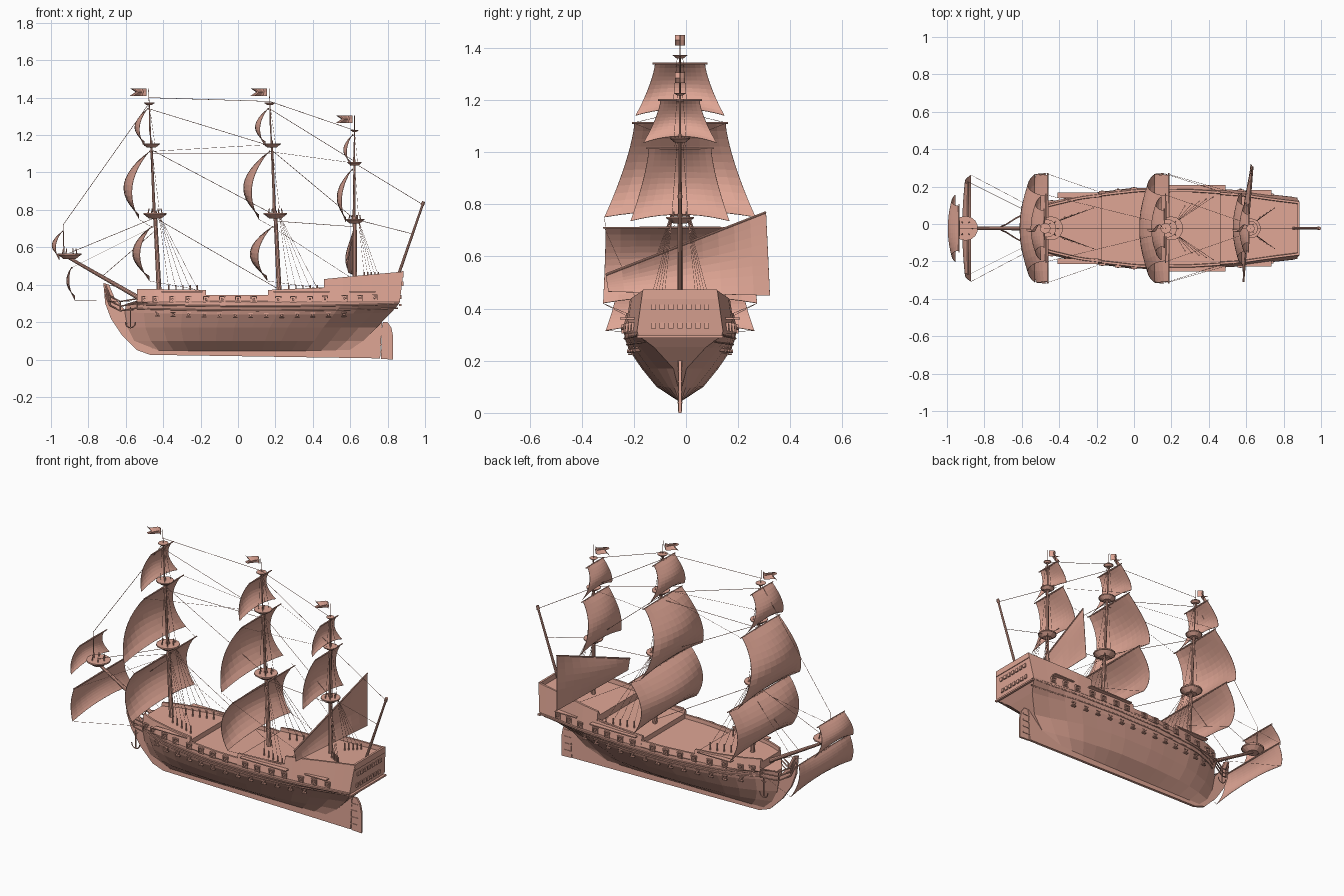
import bpy, bmesh
from math import sin, cos, pi
from mathutils import Vector, Matrix

if "Cube" in bpy.data.objects:
    bpy.data.objects.remove(bpy.data.objects["Cube"])

Y0 = -0.023  # centre plane of the ship
MAT = bpy.data.materials.new("clay")
MAT.diffuse_color = (0.74, 0.38, 0.30, 1)
MAT.use_nodes = True
MAT.node_tree.nodes["Principled BSDF"].inputs["Base Color"].default_value = MAT.diffuse_color

def link(name, data):
    ob = bpy.data.objects.new(name, data)
    ob.location.y = Y0
    data.materials.append(MAT)
    bpy.context.collection.objects.link(ob)
    return ob

def from_bm(name, bm):
    bmesh.ops.recalc_face_normals(bm, faces=bm.faces[:])
    me = bpy.data.meshes.new(name)
    bm.to_mesh(me); bm.free()
    return link(name, me)

def grid(name, rows, ring=False, caps=False):
    bm = bmesh.new()
    vs = [[bm.verts.new(p) for p in r] for r in rows]
    n = len(rows[0])
    for a, b in zip(vs, vs[1:]):
        for j in range(n if ring else n - 1):
            k = (j + 1) % n
            bm.faces.new((a[j], a[k], b[k], b[j]))
    if caps:
        bm.faces.new(vs[0]); bm.faces.new(vs[-1])
    return from_bm(name, bm)

def spars(name, items, n=10):
    # items: (start, end, radius at start, radius at end)
    bm = bmesh.new()
    for a, b, r1, r2 in items:
        a, b = Vector(a), Vector(b)
        d = b - a
        M = Matrix.Translation((a + b) / 2) @ d.to_track_quat('Z', 'Y').to_matrix().to_4x4()
        bmesh.ops.create_cone(bm, cap_ends=True, segments=n, radius1=r1, radius2=r2, depth=d.length, matrix=M)
    return from_bm(name, bm)

def boxes(name, items):
    bm = bmesh.new()
    for c, s in items:
        bmesh.ops.create_cube(bm, size=1, matrix=Matrix.Translation(c) @ Matrix.Diagonal((*s, 1)))
    return from_bm(name, bm)

def lines(name, paths, r=0.0009):
    cu = bpy.data.curves.new(name, 'CURVE')
    cu.dimensions = '3D'; cu.bevel_depth = r; cu.bevel_resolution = 0
    for p in paths:
        sp = cu.splines.new('POLY')
        sp.points.add(len(p) - 1)
        for q, c in zip(sp.points, p):
            q.co = (*c, 1)
    return link(name, cu)

def plate(name, pts, t):
    return grid(name, [[(x, s * t, z) for x, z in pts] for s in (-1, 1)], True, True)

def lerp(a, b, t): return a + (b - a) * t

def interp(tab, x):
    for (x0, a), (x1, b) in zip(tab, tab[1:]):
        if x <= x1:
            return lerp(a, b, max(0, (x - x0) / (x1 - x0)))
    return tab[-1][1]

# hull: waterlines (height, bow x, stern x, half widths)
US = (0, .06, .18, .4, .6, .8, .92, 1)
LEVELS = [(.045, -.50, .60, (.006,) * 8),
          (.10, -.555, .67, (.008, .035, .07, .09, .09, .06, .025, .008)),
          (.17, -.59, .74, (.01, .06, .115, .147, .147, .115, .055, .025)),
          (.24, -.605, .82, (.012, .085, .155, .193, .195, .17, .125, .10)),
          (.285, -.60, .86, (.02, .10, .17, .210, .213, .197, .175, .162)),
          (.315, -.54, .863, (.10, .137, .177, .213, .216, .20, .176, .162))]
def level(l, x):
    return interp(list(zip(US, l[3])), (x - l[1]) / (l[2] - l[1]))
def half(x, z):
    return interp([(l[0], level(l, x)) for l in LEVELS], z)

N = 14
rows = []
for i in range(N + 1):
    u = i / N
    side = []
    for l in LEVELS:
        x = lerp(l[1], l[2], u)
        side.append((x, level(l, x), l[0] + (.012 * (2 * u - 1) ** 2 if .2 < l[0] < .3 else 0)))
    rows.append([(x, -w, z) for x, w, z in side[::-1]] + side)
grid("hull", rows, True, False)
for k, r in enumerate((rows[0], rows[-1])):
    grid(("bow_closing", "stern_counter")[k], [[r[5 - j], r[6 + j]] for j in range(6)])

# stem, keel and rudder
plate("stem_and_keel", [(-.72, .41), (-.71, .3), (-.68, .22), (-.62, .13), (-.54, .05), (-.47, .025), (.76, .006),
      (.77, .21), (.70, .17), (.6, .08), (.4, .06), (-.46, .06), (-.55, .15), (-.6, .26), (-.66, .33), (-.69, .4)], .008)
plate("rudder", [(.765, .003), (.83, .0), (.83, .12), (.82, .17), (.80, .2), (.775, .2), (.768, .17)], .006)
boxes("rudder_hinges", [((.785, 0, z), (.05, .018, .007)) for z in (.04, .08, .12, .16)])

# decks with bulwarks: x0, x1, rail start, rail end, deck drop
DECKS = [("forecastle", -.54, -.17, .378, .372, .02), ("waist", -.17, .16, .345, .345, .022),
         ("quarterdeck", .16, .46, .372, .385, .02), ("poop", .46, .863, .43, .47, .025)]
for name, x0, x1, za, zb, drop in DECKS:
    rows = []
    for i in range(9):
        x = lerp(x0, x1, i / 8); w = half(x, .315); t = lerp(za, zb, i / 8); d = t - drop
        k = (t - .3) * .11
        sec = [(w, .305), (w + .003, .312), (w - k, t), (w - k - .012, t), (w - k - .014, d)]
        sec = sec + [(-y, z) for y, z in sec[::-1]]
        rake = .12 * max(0, i - 4) / 4 if name == "poop" else 0
        rows.append([(x + rake * (z - .29), y, z) for y, z in sec])
    grid(name, rows, True, True)
boxes("taffrail", [((.879, 0, .455), (.012, .285, .035))])

# wales along the sides
lines("wales", [[(x, s * (half(x, z) + .001), z + .012 * ((x - .12) / .72) ** 2) for x in
      [lerp(-.54, .855, i / 24) for i in range(25)]] for s in (-1, 1) for z in (.262, .285)], .004)

# gun ports
frames, guns, lids = [], [], []
for s in (-1, 1):
    for px in (-.5, -.44, -.35, -.265, -.17, -.085, 0, .085, .215, .295, .385, .465, .57, .65, .73):
        z = .322 + max(0, px - .3) * .02
        y = s * (half(px, .315) + .001)
        for k in (-1, 1):
            frames += [((px + k * .014, y, z), (.006, .014, .034)), ((px, y, z + k * .014), (.034, .014, .006))]
        guns.append(((px, y - s * .01, z), (px, y + s * .010, z), .007, .006))
    for i in range(13):
        px = -.43 + i * .083
        z = .236 + .012 * ((px - .12) / .72) ** 2
        y = s * (half(px, z) + .001)
        lids += [((px, y, z + k * .011), (.026, .014, .005)) for k in (-1, 1)]
        guns.append(((px, y - s * .01, z), (px, y + s * .010, z), .007, .006))
boxes("gun_port_frames", frames)
boxes("gun_port_lids", lids)
spars("cannons", guns, 8)

# stern windows and galleries
boxes("stern_windows", [((.866 + .12 * (z - .29), y * .034, z), (.008, .02, .022))
      for z in (.335, .405) for y in range(-3, 4)] + [((.868, 0, .292), (.014, .33, .01))])
# channels outside the rails
boxes("channels", [((x, s * (half(x, .315) + .002), .362), (l, .03, .006)) for s in (-1, 1)
      for x, l in ((-.3, .22), (.34, .3), (.665, .14))])

# beakhead rails
head = [[(-.71, s * .01, .40 - d), (-.685, s * .02, .34 - d), (-.63, s * .055, .31 - d), (-.54, s * .10, .325 - d)]
        for s in (-1, 1) for d in (0, .025, .05)]
lines("head_rails", head + [[a[k], b[k]] for a, b in ((head[0], head[2]), (head[3], head[5])) for k in (1, 2, 3)], .004)

# anchors
for s, nm in ((-1, "anchor_right"), (1, "anchor_left")):
    y = s * .115
    arc = [(-.575 + .027 * cos(a), y, .2 + .03 * sin(a)) for a in [pi * (1 + k / 8) for k in range(9)]]
    lines(nm, [[(-.575, y, .28), (-.575, y, .17)], [(-.59, y, .265), (-.56, y, .265)], arc], .0035)

# masts: base x, base z, top x, top z, platforms (z, radius)
MASTS = {"fore": (-.42, .33, -.475, 1.37, ((.775, .064), (1.15, .048), (1.37, .028))),
         "main": (.222, .33, .17, 1.37, ((.775, .064), (1.15, .049), (1.37, .028))),
         "mizzen": (.625, .4, .623, 1.225, ((.745, .053), (1.05, .039), (1.225, .022)))}
def at(m, z, y=0, dx=0):
    xb, zb, xt, zt, _ = MASTS[m]
    return (lerp(xb, xt, (z - zb) / (zt - zb)) + dx, y, z)
def top_parts(c, r):
    x, y, z = c
    posts = [((x + r * .6 * cos(a), y + r * .6 * sin(a), z), (x + r * .5 * cos(a), y + r * .5 * sin(a), z + .5 * r), .003, .003)
             for a in [k * pi / 3 for k in range(6)]] if r > .05 else []
    return [((x, y, z - .35 * r), (x, y, z), r * .5, r * .95), ((x, y, z), (x, y, z + .12 * r), r, r)] + posts

for m, (xb, zb, xt, zt, tops) in MASTS.items():
    z1, z2 = tops[0][0], tops[1][0]
    spars(m + "_mast", [(at(m, zb), at(m, z1 + .02), .013, .010), (at(m, z1 - .03, 0, -.004), at(m, z2 + .02), .008, .006),
          (at(m, z2 - .02, 0, -.003), at(m, zt), .004, .003), (at(m, zt), at(m, zt + .08), .0015, .0015)])
    spars(m + "_tops", [p for z, r in tops for p in top_parts(at(m, z), r)], 14)
    # swallow-tailed pennant
    fx, _, fz = at(m, zt + .06)
    fx -= .012
    grid(m + "_flag", [[(fx - .088 * t + .03 * t * (1 - abs(v)), .02 * sin(t * 6), fz + .02 * v)
         for v in (-1, 0, 1)] for t in [k / 8 for k in range(9)]])
    # shrouds with deadeyes
    wy = {"fore": .06, "main": .12, "mizzen": .06}[m]
    foot = zb + .05
    sh, eyes = [], []
    for s in (-1, 1):
        for k in range(5):
            f = (xb + .05 + .038 * k * (.5 if m == "mizzen" else 1), s * (wy + .012 * k), foot)
            sh.append([f, at(m, z1, s * .03, .02)])
            eyes.append(((f[0], f[1], foot - .03), (f[0], f[1], foot + .018), .004, .004))
        for (za, ra), (zc, rc) in zip(tops[:2], tops[1:]):
            sh += [[at(m, za, s * ra * .6, d * ra), at(m, zc, s * .01)] for d in (-.2, .4)]
    lines(m + "_shrouds", sh)
    spars(m + "_deadeyes", eyes, 6)

# square sails with yards
def sail(name, xt, xf, zt, zb, wt, wb, belly, arch=.025):
    rows = []
    for i in range(13):
        v = i / 12
        row = []
        for j in range(11):
            u = j / 5 - 1
            x = lerp(xt, xf, v) - belly * sin(pi * v) ** .85 * (1 - .42 * u * u)
            z = lerp(zt, zb, v) + arch * v ** 2 * (1 - u * u)
            row.append((x, u * lerp(wt, wb, v ** 1.4), z))
        rows.append(row)
    ob = grid(name + "_sail", rows)
    md = ob.modifiers.new("thickness", 'SOLIDIFY'); md.thickness = .002
    w = wt + .01
    spars(name + "_yard", [((xt + .004, 0, zt), (xt + .004, s * w, zt), .005, .003) for s in (-1, 1)], 8)

SAILS = [("fore_course", -.465, -.475, .71, .42, .285, .295, .095), ("fore_topsail", -.475, -.53, 1.112, .75, .175, .29, .108),
         ("fore_topgallant", -.485, -.50, 1.34, 1.14, .096, .17, .06),
         ("main_course", .182, .155, .71, .42, .285, .295, .105), ("main_topsail", .165, .11, 1.112, .75, .175, .29, .108),
         ("main_topgallant", .158, .145, 1.34, 1.14, .096, .17, .06),
         ("mizzen_topsail", .607, .575, 1.015, .735, .12, .19, .062), ("mizzen_topgallant", .61, .60, 1.2, 1.035, .075, .14, .042),
         ("sprit_topsail", -.94, -.955, .685, .53, .12, .18, .048), ("spritsail", -.893, -.872, .49, .315, .24, .285, .035)]
for s in SAILS:
    sail(*s)

# lateen sail on the mizzen
A, B, C, D = [Vector(p) for p in ((.585, -.285, .53), (.635, .33, .77), (.625, .345, .45), (.59, -.275, .465))]
late = grid("lateen_sail", [[A.lerp(B, j / 10).lerp(D.lerp(C, j / 10), i / 8) -
            Vector((.03 * sin(pi * i / 8) * sin(pi * j / 10), 0, 0)) for j in range(11)] for i in range(9)])
late.modifiers.new("thickness", 'SOLIDIFY').thickness = .002
spars("lateen_yard", [(A, B, .005, .004)], 8)

# bowsprit, its top and the ensign staff
spars("bowsprit", [((-.47, 0, .295), (-.915, 0, .55), .013, .008), ((-.93, 0, .55), (-.935, 0, .72), .003, .002)])
spars("bowsprit_top", top_parts((-.9, 0, .56), .066), 14)
spars("ensign_staff", [((.85, 0, .43), (.988, 0, .83), .008, .006), ((.985, 0, .825), (.993, 0, .845), .010, .008)])

# stays, braces and sheets
ST = [(-.475, 1.37, -.935, .72), (-.475, 1.4, .17, 1.38), (-.46, 1.1, .18, 1.1), (-.475, 1.34, .18, 1.14), (-.46, 1.12, .2, .77),
      (-.43, .75, .21, .38), (.17, 1.38, .623, 1.225), (.17, 1.34, .623, 1.06), (.18, 1.12, .623, .75), (.2, .74, .623, .71),
      (.623, 1.05, .985, .83), (.625, .75, .94, .67), (-.44, .76, -.9, .57), (-.43, .7, -.72, .45), (-.7, .4, -.6, .38)]
lines("stays", [[(a, 0, b), (c, 0, d)] for a, b, c, d in ST], .0014)
br = []
for s in (-1, 1):
    br += [[(-.53, s * .29, .75), (-.465, s * .285, .71)], [(.11, s * .29, .75), (.182, s * .285, .71)],
           [(-.475, s * .18, 1.112), (.18, s * .02, 1.15)], [(.165, s * .18, 1.112), (.623, s * .02, 1.05)],
           [(.182, s * .29, .71), (.6, s * .17, .44)], [(-.475, s * .295, .42), (-.2, s * .2, .37)], [(.155, s * .295, .42), (.45, s * .2, .38)],
           [(-.872, s * .285, .315), (-.54, s * .11, .31)], [(-.89, s * .25, .49), (-.43, s * .02, .72)]]
lines("braces", br)
